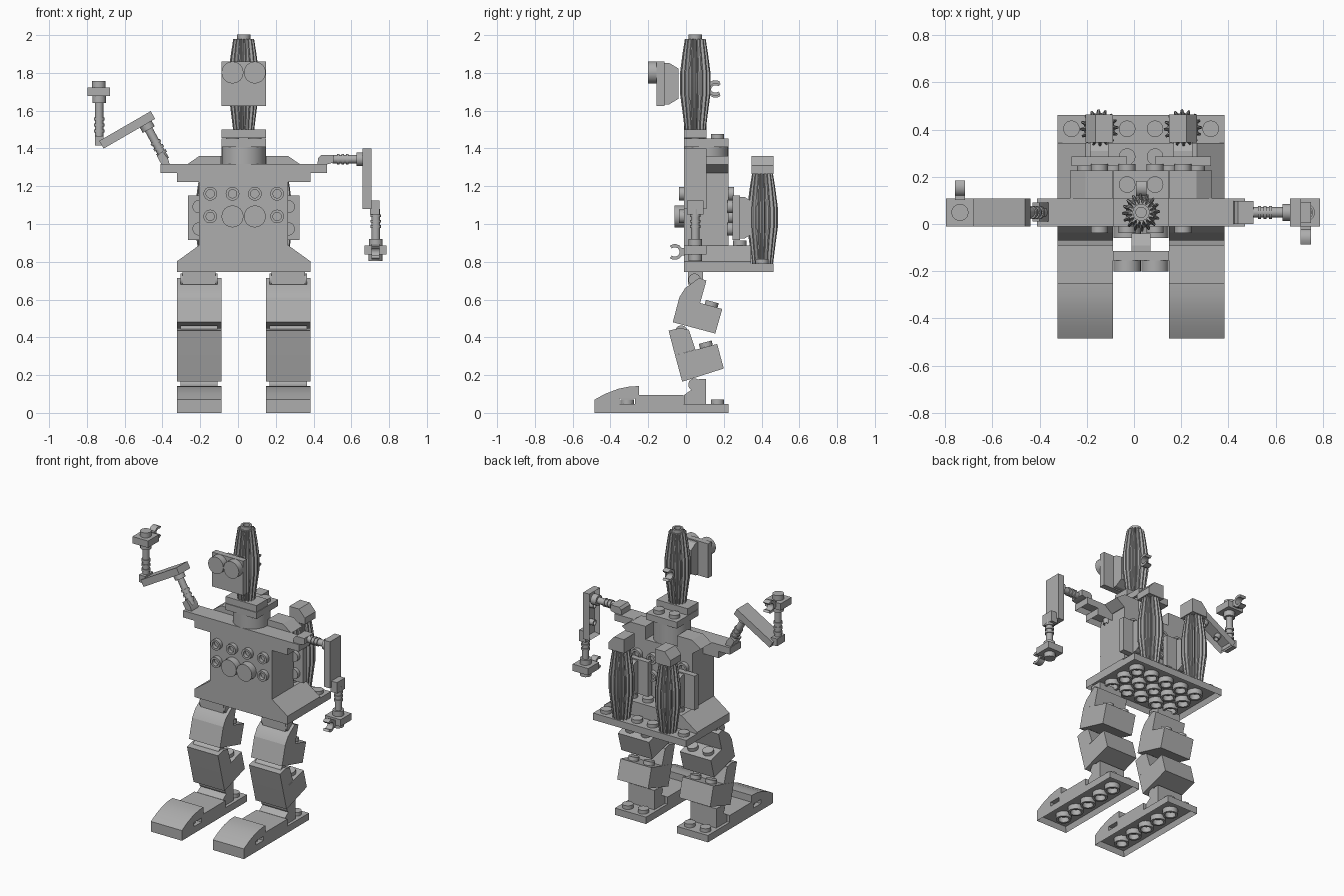
import bpy, bmesh, math
from mathutils import Matrix, Vector

cube = bpy.data.objects.get("Cube")
if cube:
    bpy.data.objects.remove(cube)

P = 0.118          # stud pitch
H = 0.047          # plate height
CX = 0.03          # body centre line
made = []

grey = bpy.data.materials.new("light_grey_plastic")
grey.use_nodes = True
grey.diffuse_color = (0.42, 0.42, 0.42, 1)
grey.node_tree.nodes["Principled BSDF"].inputs["Base Color"].default_value = (0.42, 0.42, 0.42, 1)


def finish(name, bm):
    bmesh.ops.recalc_face_normals(bm, faces=bm.faces)
    me = bpy.data.meshes.new(name)
    bm.to_mesh(me)
    bm.free()
    me.materials.append(grey)
    ob = bpy.data.objects.new(name, me)
    bpy.context.collection.objects.link(ob)
    made.append(ob)
    return ob


def prism(name, pts, lo, hi, axis="x"):
    """Extrude a (y,z) outline along x, or an (x,z) outline along y."""
    bm = bmesh.new()
    put = (lambda a, b, t: (t, a, b)) if axis == "x" else (lambda a, b, t: (a, t, b))
    ends = [[bm.verts.new(put(a, b, t)) for a, b in pts] for t in (lo, hi)]
    n = len(pts)
    for e in ends:
        bm.faces.new(e)
    for i in range(n):
        j = (i + 1) % n
        bm.faces.new((ends[0][i], ends[0][j], ends[1][j], ends[1][i]))
    return finish(name, bm)


def box(name, x0, x1, y0, y1, z0, z1):
    return prism(name, [(y0, z0), (y1, z0), (y1, z1), (y0, z1)], x0, x1)


def lathe(name, profile, base, axis, seg=24, rib=0.0):
    """Revolve (radius, height) points about an axis; rib cuts grooves."""
    bm = bmesh.new()
    m = Matrix.Translation(base) @ Vector((0, 0, 1)).rotation_difference(Vector(axis)).to_matrix().to_4x4()
    rings = []
    for r, h in profile:
        ring = []
        for i in range(seg):
            a = 2 * math.pi * i / seg
            k = r - (rib if r > 0.045 and i % 4 > 1 else 0)
            ring.append(bm.verts.new(m @ Vector((k * math.cos(a), k * math.sin(a), h))))
        rings.append(ring)
    for lo, hi in zip(rings, rings[1:]):
        for i in range(seg):
            j = (i + 1) % seg
            bm.faces.new((lo[i], lo[j], hi[j], hi[i]))
    bmesh.ops.remove_doubles(bm, verts=bm.verts, dist=1e-5)
    return finish(name, bm)


def disc(name, base, axis, r, h):
    return lathe(name, [(0, 0), (r, 0), (r, h), (0, h)], base, axis)


def stud(name, base, axis=(0, 0, 1)):
    return disc(name, base, axis, 0.035, 0.025)


def ring_stud(name, base, axis, r=0.036, hole=0.022, h=0.028):
    return lathe(name, [(r, 0), (r, h), (hole, h), (hole, 0.003), (0, 0.003)], base, axis)


def plate(name, nx, ny, m, length=None):
    """Plate hollow below, with tubes between its studs; origin at bottom centre."""
    w, d = (length or nx * P) / 2, ny * P / 2
    bm = bmesh.new()
    bmesh.ops.create_cube(bm, size=1, matrix=Matrix.Translation((0, 0, H / 2)) @ Matrix.Diagonal((2 * w, 2 * d, H, 1)))
    low = [f for f in bm.faces if f.normal.z < -0.9]
    bmesh.ops.inset_region(bm, faces=low, thickness=0.018)
    bmesh.ops.translate(bm, verts=low[0].verts, vec=(0, 0, H * 0.75))
    bm.transform(m)
    finish(name, bm)
    up = m.to_3x3() @ Vector((0, 0, 1))
    for i in range(1, nx):
        for j in range(1, max(ny, 2)):
            c = m @ Vector(((i - nx / 2) * P, (j - ny / 2) * P if ny > 1 else 0, 0))
            r = 0.048 if ny > 1 else 0.02
            lathe(name + "_tube", [(r * 0.7, H * 0.8), (r * 0.7, 0), (r, 0), (r, H * 0.8)], c, up)


def clip(name, x, y, z, side):
    """C-shaped clip open towards side (+1 back, -1 front)."""
    arc = [math.radians(50 + 26 * i) for i in range(11)]
    pts = [(y + side * r * math.cos(a), z + r * math.sin(a))
           for r, angs in ((0.042, arc), (0.025, arc[::-1])) for a in angs]
    prism(name, pts, x - 0.022, x + 0.022)
    box(name + "_stem", x - 0.022, x + 0.022, *sorted((y - side * 0.035, y - side * 0.055)), z - 0.02, z + 0.02)


def rod(name, p0, p1):
    """Thin bar with grooves and an end collar."""
    v = Vector(p1) - Vector(p0)
    n = v.length
    prof = [(0, 0), (0.022, 0)]
    for k in range(3):
        h = n * (0.15 + 0.14 * k)
        prof += [(0.022, h), (0.028, h), (0.028, h + n * 0.07), (0.022, h + n * 0.07)]
    prof += [(0.022, n - 0.04), (0.036, n - 0.04), (0.036, n), (0, n)]
    lathe(name, prof, p0, v.normalized())


def barrel(name, x, y, z, h):
    prof = [(0, 0), (0.056, 0), (0.068, 0.2 * h), (0.081, 0.4 * h), (0.081, 0.62 * h),
            (0.068, 0.83 * h), (0.055, h), (0, h)]
    lathe(name, prof, (x, y, z), (0, 0, 1), 64, 0.016)


def bracket(name, x, y, z):
    """Square plate facing front with a tapered arm behind it."""
    box(name, x - P, x + P, y, y + 0.04, z - P, z + P)
    prism(name + "_arm", [(y + 0.04, z - 0.11), (y + 0.065, z - 0.11), (y + 0.115, z - 0.08),
                          (y + 0.115, z + 0.08), (y + 0.065, z + 0.11), (y + 0.04, z + 0.11)],
          x - 0.04, x + 0.04)


def at(x, y, z):
    return Matrix.Translation((x, y, z))


# Waist: hollow plate, sloped block and rear studs
plate("waist_plate", 6, 4, at(CX, 0.226, 0.745))
W = 3 * P
prism("waist_slope", [(CX - W, 0.79), (CX + W, 0.79), (CX + W, 0.802), (CX + 2 * P, 0.887),
                      (CX - 2 * P, 0.887), (CX - W, 0.802)], -0.01, 0.344, "y")
for i in (-2.5, -0.5, 0.5, 2.5):
    stud("waist_stud", (CX + i * P, 0.403, 0.79))
for i in (-1.5, -0.5, 0.5, 1.5):
    stud("waist_step_stud", (CX + i * P, 0.285, 0.887))

# Torso with studs front and back
box("torso", CX - 2 * P, CX + 2 * P, -0.01, 0.226, 0.885, 1.27)
for i in (-1.5, -0.5, 0.5, 1.5):
    x = CX + i * P
    for z in (1.16, 1.04):
        ring_stud("torso_back_stud", (x, 0.226, z), (0, 1, 0))
        if z > 1.1 or abs(i) > 1:
            ring_stud("torso_front_stud", (x, -0.01, z), (0, -1, 0))
        else:
            disc("torso_dial", (x, -0.01, z), (0, -1, 0), 0.058, 0.05)

# Shoulders
plate("shoulder_plate", 6, 1, at(CX, 0.049, 1.223))
plate("shoulder_beam", 7, 1, at(CX, 0.049, 1.27), 0.88)
for s in (-1, 1):
    prism("shoulder_slope", [(CX + s * 0.12, 1.27), (CX + s * 0.24, 1.27), (CX + s * 0.3, 1.315),
                             (CX + s * 0.235, 1.36), (CX + s * 0.12, 1.36)], 0.108, 0.226, "y")

# Back packs: bracket, barrel and sloped cap on each side
for s in (-1, 1):
    x = CX + s * 1.5 * P
    bracket("pack_bracket", x, 0.245, 1.033)
    for dx in (-0.5, 0.5):
        for z in (0.974, 1.092):
            stud("pack_stud", (x + dx * P, 0.245, z), (0, -1, 0))
    barrel("pack_barrel", x, 0.405, 0.79, 0.48)
    prism("pack_cap", [(x - P / 2, 1.265), (x + P / 2, 1.265), (x + s * P / 2, 1.31), (x + s * 0.015, 1.36),
                       (x - s * P / 2, 1.36)][::1] if s > 0 else
          [(x + P / 2, 1.265), (x - P / 2, 1.265), (x - P / 2, 1.31), (x - 0.015, 1.36), (x + P / 2, 1.36)],
          0.346, 0.464, "y")

# Neck and head
disc("neck", (CX, 0.108, 1.265), (0, 0, 1), 0.118, 0.143)
box("neck_plate", CX - P, CX + P, -0.01, 0.226, 1.408, 1.452)
for i in (-0.5, 0.5):
    stud("neck_stud", (CX + i * P, 0.167, 1.452))
box("head_base", CX - P, CX + P, -0.01, 0.108, 1.455, 1.5)
barrel("head_barrel", CX, 0.049, 1.5, 0.48)
ring_stud("head_tip", (CX, 0.049, 1.975), (0, 0, 1))
bracket("face", CX, -0.155, 1.743)
for i in (-0.5, 0.5):
    disc("eye", (CX + i * P, -0.155, 1.802), (0, -1, 0), 0.058, 0.046)
clip("head_clip", CX, 0.155, 1.72, 1)

# Legs and feet
for cx in (CX - 2 * P, CX + 2 * P):
    x0, x1 = cx - P, cx + P
    plate("foot_plate", 6, 2, at(cx, -0.13, 0) @ Matrix.Rotation(math.pi / 2, 4, "Z"))
    toe = [(-0.484, H), (-0.352, H), (-0.352, 0.075), (-0.27, 0.075), (-0.27, H), (-0.25, H), (-0.25, 0.142),
           (-0.3, 0.139), (-0.36, 0.127), (-0.43, 0.1), (-0.484, 0.07)]
    prism("toe", toe, x0, x1)
    box("instep", x0, x1, -0.25, -0.012, H, 0.095)
    prism("ankle", [(-0.01, H), (0.105, H), (0.105, 0.18), (0.07, 0.18), (0.04, 0.13), (-0.01, 0.095)], x0 + 0.02, x1 - 0.02)
    prism("shin", [(-0.02, 0.165), (0.2, 0.235), (0.165, 0.365), (-0.058, 0.305)], x0, x1)
    prism("knee", [(-0.058, 0.305), (0.05, 0.335), (0.015, 0.44), (-0.03, 0.45), (-0.092, 0.435)], x0, x1)
    prism("thigh", [(-0.07, 0.48), (0.155, 0.42), (0.192, 0.55), (-0.035, 0.612)], x0, x1)
    prism("hip", [(-0.035, 0.612), (0.075, 0.582), (0.108, 0.7), (0.07, 0.715), (-0.005, 0.66)], x0, x1)
    box("hip_mount", x0 + 0.03, x1 - 0.03, 0.01, 0.09, 0.68, 0.76)
    for name, y, z in (("ankle_pin", 0.045, 0.15), ("knee_pin", -0.025, 0.43), ("hip_pin", 0.045, 0.705)):
        disc(name, (x0 + 0.02, y, z), (1, 0, 0), 0.033, 2 * P - 0.04)
    for dx in (-0.5, 0.5):
        x = cx + dx * P
        stud("heel_stud", (x, 0.167, H))
        stud("toe_stud", (x, -0.311, H))
        stud("shin_stud", (x, 0.108, 0.35), (0, -0.26, 0.97))
        stud("thigh_stud", (x, 0.133, 0.565), (0, 0.26, 0.97))


def hand(name, x, z, up):
    """Square palm, stud on the outer side and a clip for fingers."""
    box(name, x - P / 2, x + P / 2, -0.01, 0.108, z - H / 2, z + H / 2)
    disc(name + "_stud", (x, 0.049, z + up * H / 2), (0, 0, up), 0.036, 0.034)
    s = up
    clip(name + "_clip", x, 0.049 + s * 0.108, z - (0.01 if s < 0 else -0.01), s)


Y = 0.049
# Raised right arm
prism("right_shoulder_joint", [(-0.41, 1.29), (-0.36, 1.31), (-0.37, 1.345), (-0.4, 1.385), (-0.43, 1.36), (-0.405, 1.315)],
      0.01, 0.09, "y")
rod("right_upper_arm", (-0.385, Y, 1.34), (-0.492, Y, 1.535))
plate("right_arm_bar", 3, 1, at(-0.575, Y, 1.478) @ Matrix.Rotation(math.radians(-30), 4, "Y"), 0.315)
box("right_elbow", -0.758, -0.712, 0.005, 0.093, 1.415, 1.465)
rod("right_forearm", (-0.735, Y, 1.45), (-0.735, Y, 1.68))
hand("right_hand", -0.737, 1.7, 1)

# Lowered left arm
prism("left_shoulder_joint", [(0.42, 1.315), (0.47, 1.315), (0.505, 1.325), (0.505, 1.365), (0.44, 1.365), (0.425, 1.35)],
      0.0, 0.098, "y")
rod("left_upper_arm", (0.5, Y, 1.343), (0.668, Y, 1.343))
plate("left_arm_bar", 3, 1, at(0.66, Y, 1.24) @ Matrix.Rotation(math.pi / 2, 4, "Y"), 0.32)
box("left_elbow", 0.7, 0.75, 0.005, 0.093, 1.05, 1.125)
rod("left_forearm", (0.73, Y, 1.08), (0.73, Y, 0.88))
hand("left_hand", 0.728, 0.862, -1)

# Smooth round parts, keep edges sharp
for ob in bpy.context.selected_objects:
    ob.select_set(False)
for ob in made:
    ob.select_set(True)
bpy.context.view_layer.objects.active = made[0]
bpy.ops.object.shade_smooth_by_angle(angle=math.radians(30))
